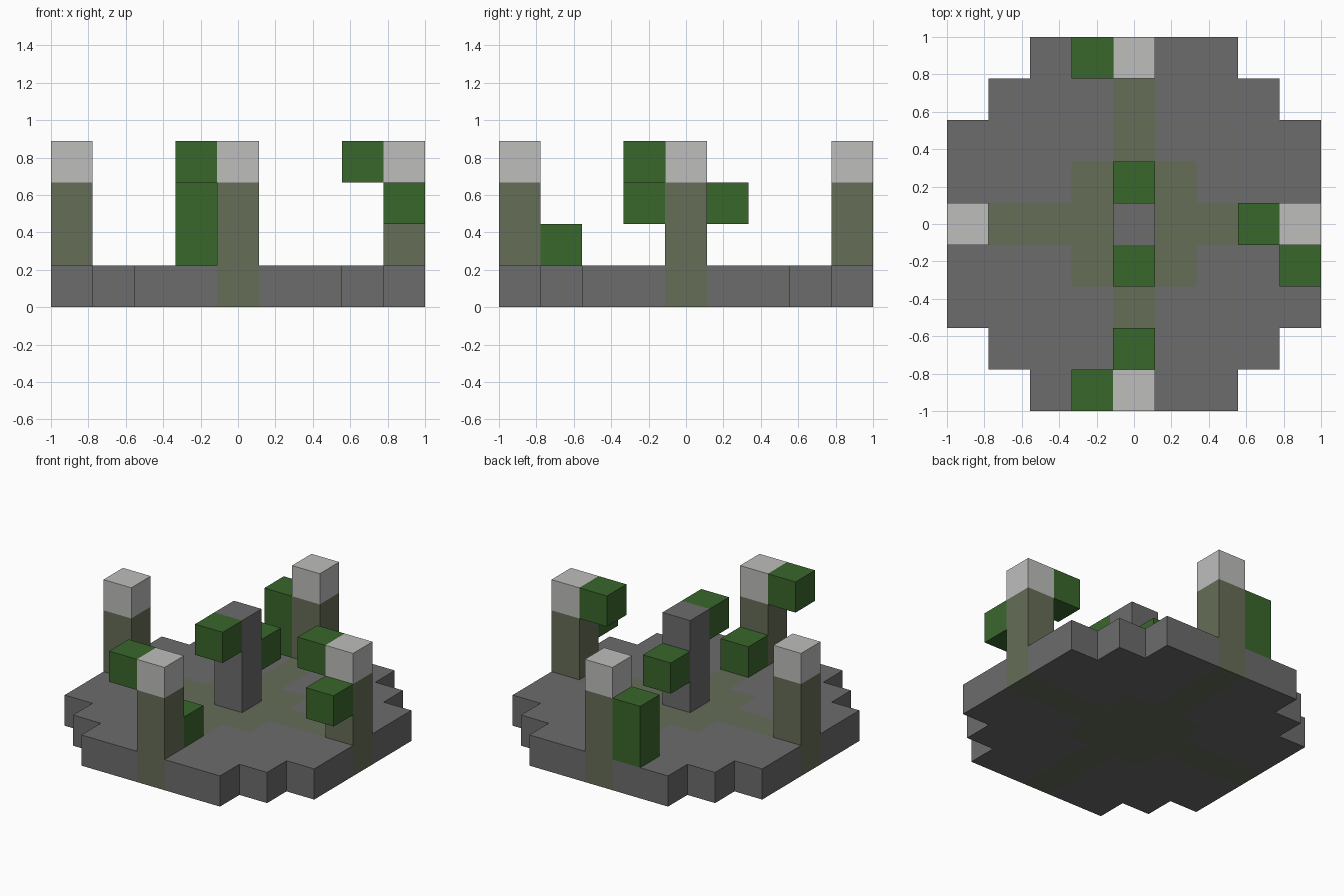
import bpy
import bmesh
from mathutils import Vector

if "Cube" in bpy.data.objects:
    bpy.data.objects.remove(bpy.data.objects["Cube"], do_unlink=True)

UNIT = 2 / 9  # edge length of one block


def make_material(name, rgb):
    """Flat material from 8-bit display values, converted to linear."""
    linear = [((c / 255 + 0.055) / 1.055) ** 2.4 for c in rgb]
    mat = bpy.data.materials.new(name)
    mat.use_nodes = True
    mat.diffuse_color = (*linear, 1)
    bsdf = mat.node_tree.nodes["Principled BSDF"]
    bsdf.inputs["Base Color"].default_value = (*linear, 1)
    bsdf.inputs["Roughness"].default_value = 0.9
    return mat


STONE = make_material("dark stone", (108, 108, 108))
MOSSY = make_material("mossy stone", (101, 109, 87))
PALE = make_material("pale stone", (189, 190, 188))
LEAF = make_material("leaf green", (58, 103, 44))

parts = {}  # part name -> {block position: material}


def column(x, y, low, high, mat):
    return {(x, y, z): mat for z in range(low, high + 1)}


# Stepped round floor with a mossy cross and a mossy middle square
reach = {0: 4, 1: 4, 2: 4, 3: 3, 4: 2}
floor = {}
for x in range(-4, 5):
    for y in range(-4, 5):
        if abs(x) <= reach[abs(y)]:
            mossy = x == 0 or y == 0 or max(abs(x), abs(y)) == 1
            floor[x, y, 0] = MOSSY if mossy else STONE
parts["floor"] = floor

# Four outer pillars with pale caps
for side, x, y in (("front", 0, -4), ("back", 0, 4), ("left", 4, 0), ("right", -4, 0)):
    parts[side + "_pillar"] = column(x, y, 1, 2, MOSSY)
    parts[side + "_pillar_cap"] = column(x, y, 3, 3, PALE)

# Central pillar
parts["centre_pillar"] = column(0, 0, 1, 3, STONE)

# Leaf blocks clinging to the pillars
parts["front_upper_leaf"] = column(-1, -4, 3, 3, LEAF)
parts["front_lower_leaf"] = column(0, -3, 1, 1, LEAF)
parts["back_tall_leaf"] = column(-1, 4, 1, 2, LEAF)
parts["left_upper_leaf"] = column(3, 0, 3, 3, LEAF)
parts["left_lower_leaf"] = column(4, -1, 2, 2, LEAF)
parts["centre_upper_leaf"] = column(0, -1, 3, 3, LEAF)
parts["centre_lower_leaf"] = column(0, 1, 2, 2, LEAF)

occupied = {cell for cells in parts.values() for cell in cells}


def build(name, cells):
    """Make one object from blocks, leaving out faces buried against others."""
    mats = list(dict.fromkeys(cells.values()))
    bm = bmesh.new()
    for cell, mat in cells.items():
        centre = Vector(cell) + Vector((0, 0, 0.5))
        for axis in range(3):
            for sign in (-1, 1):
                normal = Vector((0, 0, 0))
                normal[axis] = sign
                if tuple(int(c + n) for c, n in zip(cell, normal)) in occupied:
                    continue
                u = Vector((0, 0, 0))
                u[(axis + 1) % 3] = 0.5
                v = normal.cross(u)
                mid = centre + normal / 2
                corners = (mid - u - v, mid + u - v, mid + u + v, mid - u + v)
                face = bm.faces.new([bm.verts.new(p * UNIT) for p in corners])
                face.material_index = mats.index(mat)
    bmesh.ops.remove_doubles(bm, verts=bm.verts[:], dist=0.001)
    mesh = bpy.data.meshes.new(name)
    bm.to_mesh(mesh)
    bm.free()
    for mat in mats:
        mesh.materials.append(mat)
    bpy.context.collection.objects.link(bpy.data.objects.new(name, mesh))


for part_name, part_cells in parts.items():
    build(part_name, part_cells)
